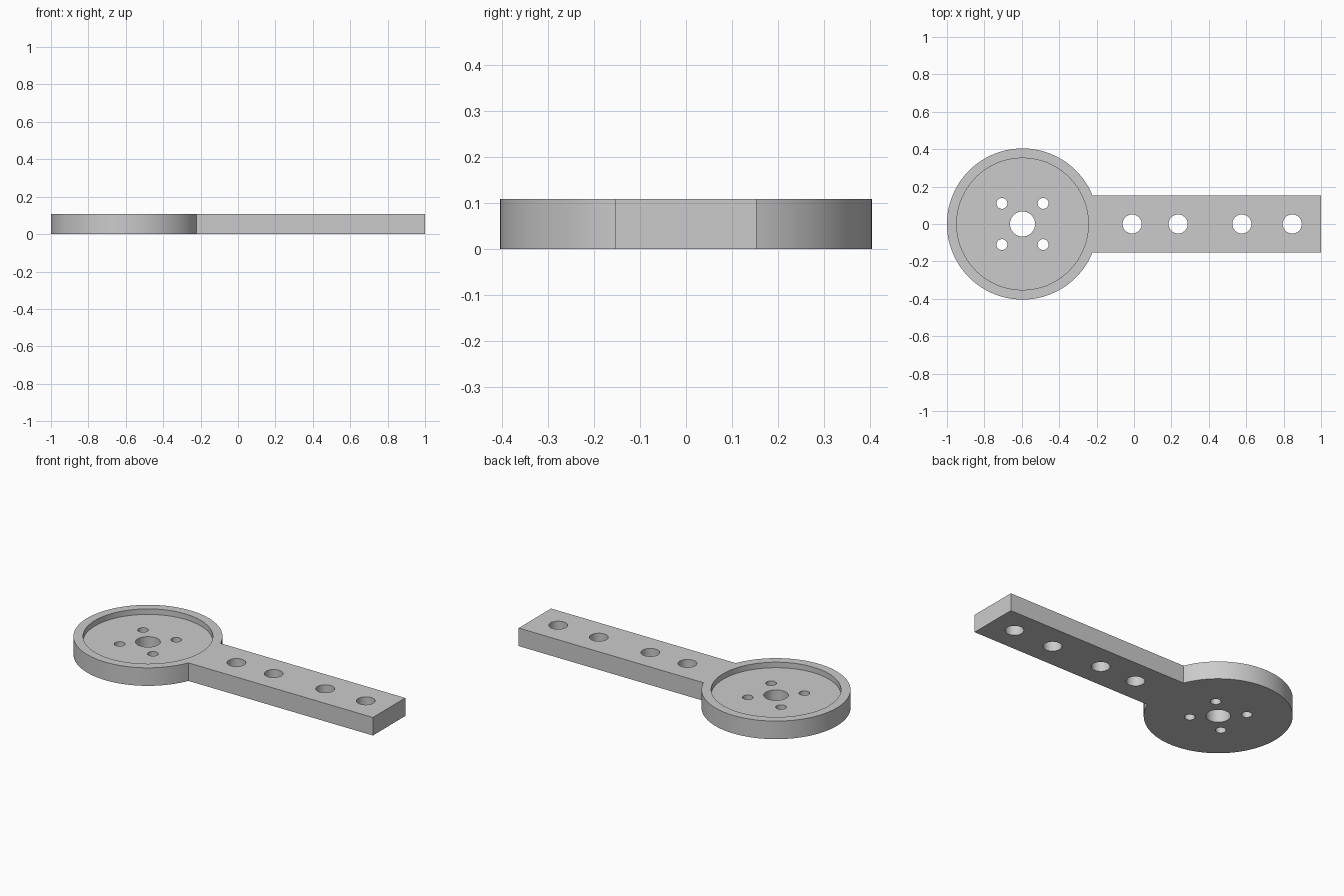
import bpy, bmesh, math
from mathutils import Matrix

if "Cube" in bpy.data.objects:
    bpy.data.objects.remove(bpy.data.objects["Cube"])

THICK, FLOOR = 0.108, 0.075
HUB_X, HUB_R, RECESS_R = -0.596, 0.404, 0.352
ARM_HALF, ARM_END = 0.153, 1.0

grey = bpy.data.materials.new("plain grey")
grey.use_nodes = True
colour = (0.6, 0.6, 0.6, 1)
grey.diffuse_color = colour
grey.node_tree.nodes["Principled BSDF"].inputs["Base Color"].default_value = colour


def make_object(name, bm):
    bmesh.ops.recalc_face_normals(bm, faces=bm.faces)
    mesh = bpy.data.meshes.new(name)
    bm.to_mesh(mesh)
    bm.free()
    mesh.materials.append(grey)
    obj = bpy.data.objects.new(name, mesh)
    bpy.context.collection.objects.link(obj)
    return obj


def cylinder(bm, x, y, radius, low, high, sides=64):
    bmesh.ops.create_cone(bm, cap_ends=True, segments=sides, radius1=radius,
                          radius2=radius, depth=high - low,
                          matrix=Matrix.Translation((x, y, (low + high) / 2)))


def cut(target, cutter):
    cutter.hide_render = True
    mod = target.modifiers.new("cut", "BOOLEAN")
    mod.operation, mod.solver, mod.object = "DIFFERENCE", "EXACT", cutter
    bpy.context.view_layer.objects.active = target
    bpy.ops.object.modifier_apply(modifier=mod.name)
    bpy.data.objects.remove(cutter)


# Flat outline: round hub running into a straight arm
steps = 120
start = math.asin(ARM_HALF / HUB_R)
sweep = 2 * (math.pi - start)
angles = [start + sweep * i / steps for i in range(steps + 1)]
outline = [(HUB_X + HUB_R * math.cos(a), HUB_R * math.sin(a)) for a in angles]
outline += [(ARM_END, -ARM_HALF), (ARM_END, ARM_HALF)]

bm = bmesh.new()
face = bm.faces.new([bm.verts.new((x, y, 0)) for x, y in outline])
raised = bmesh.ops.extrude_face_region(bm, geom=[face])["geom"]
bmesh.ops.translate(bm, vec=(0, 0, THICK),
                    verts=[v for v in raised if isinstance(v, bmesh.types.BMVert)])
arm = make_object("horn_arm", bm)

# Shallow round recess in the hub top
bm = bmesh.new()
cylinder(bm, HUB_X, 0, RECESS_R, FLOOR, THICK + 0.1, 120)
cut(arm, make_object("recess_cutter", bm))

# Shaft hole, four screw holes and the row of arm holes
bm = bmesh.new()
holes = [(HUB_X, 0, 0.067)]
holes += [(HUB_X + sx * 0.11, sy * 0.11, 0.029) for sx in (-1, 1) for sy in (-1, 1)]
holes += [(x, 0, 0.051) for x in (-0.01, 0.236, 0.577, 0.846)]
for x, y, radius in holes:
    cylinder(bm, x, y, radius, -0.1, THICK + 0.1)
cut(arm, make_object("hole_cutter", bm))

# Smooth round walls, sharp rims
bpy.ops.object.select_all(action="DESELECT")
arm.select_set(True)
bpy.context.view_layer.objects.active = arm
bpy.ops.object.shade_smooth_by_angle(angle=math.radians(30))
